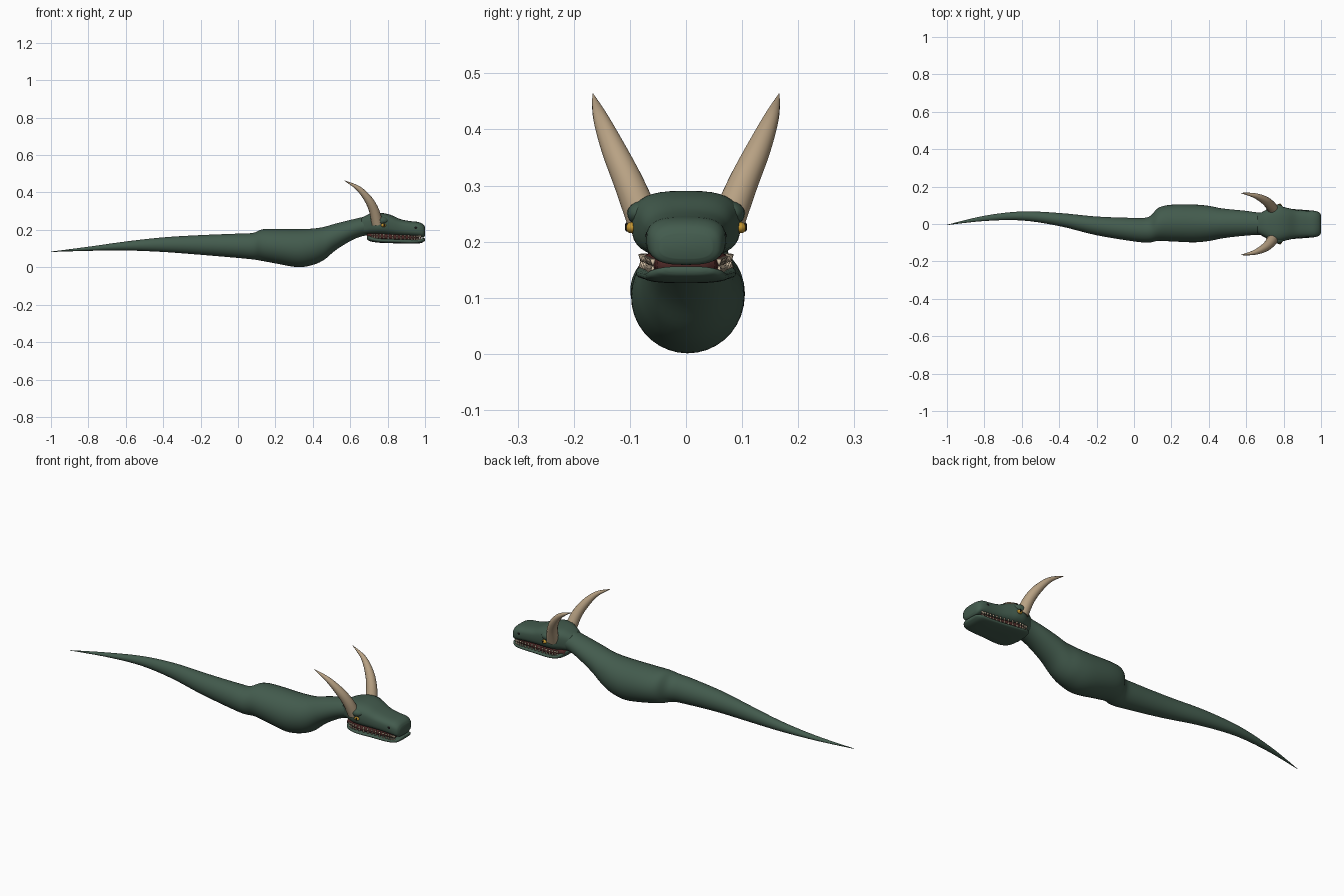
import bpy
import bmesh
import math
from mathutils import Vector

default_cube = bpy.data.objects.get("Cube")
if default_cube:
    bpy.data.objects.remove(default_cube, do_unlink=True)


def make_material(name, colour):
    material = bpy.data.materials.new(name)
    material.use_nodes = True
    rgba = (*colour, 1)
    material.diffuse_color = rgba
    material.node_tree.nodes["Principled BSDF"].inputs["Base Color"].default_value = rgba
    return material


green = make_material("dark green skin", (.056, .105, .075))
bone = make_material("horn bone", (.48, .36, .23))
ivory = make_material("tooth ivory", (.62, .5, .36))
gold = make_material("eye gold", (.55, .3, .03))
black = make_material("nostril and pupil black", (.008, .008, .008))
mouth_red = make_material("mouth dark red", (.07, .02, .018))


def spline(rows, steps):
    """Smooth interpolation through rows of values."""
    points = [Vector(row) for row in rows]
    padded = [points[0], *points, points[-1]]
    result = []
    for a, b, c, d in zip(padded, padded[1:], padded[2:], padded[3:]):
        for step in range(steps):
            t = step / steps
            result.append(b + (c - a) * (t / 2)
                          + (a * 2 - b * 5 + c * 4 - d) * (t * t / 2)
                          + (b * 3 - a - c * 3 + d) * (t ** 3 / 2))
    result.append(points[-1])
    return result


def finish(name, bm, material):
    bmesh.ops.recalc_face_normals(bm, faces=bm.faces)
    mesh = bpy.data.meshes.new(name)
    bm.to_mesh(mesh)
    bm.free()
    mesh.materials.append(material)
    for polygon in mesh.polygons:
        polygon.use_smooth = True
    part = bpy.data.objects.new(name, mesh)
    bpy.context.collection.objects.link(part)
    return part


def loft(name, rows, material, power=2, steps=5, sides=36):
    """Skin rounded sections: x, y centre, half width, bottom, top."""
    bm = bmesh.new()
    rings = []
    for x, y, half, low, high in spline(rows, steps):
        ring = []
        for index in range(sides):
            angle = math.tau * index / sides
            c, s = math.cos(angle), math.sin(angle)
            across = math.copysign(abs(c) ** (2 / power), c)
            up = math.copysign(abs(s) ** (2 / power), s)
            ring.append(bm.verts.new((x, y + half * across,
                                      (low + high) / 2 + up * (high - low) / 2)))
        rings.append(ring)
    for first, second in zip(rings, rings[1:]):
        for i in range(sides):
            j = (i + 1) % sides
            bm.faces.new((first[i], first[j], second[j], second[i]))
    bm.faces.new(rings[0])
    bm.faces.new(rings[-1])
    return finish(name, bm, material)


def ball(name, place, size, material):
    bm = bmesh.new()
    bmesh.ops.create_uvsphere(bm, u_segments=20, v_segments=12, radius=1)
    bmesh.ops.scale(bm, vec=size, verts=bm.verts)
    bmesh.ops.translate(bm, vec=place, verts=bm.verts)
    return finish(name, bm, material)


# Tail, torso and neck in one skin
loft("body", [
    (-1, -.005, .001, .082, .084),
    (-.8, .03, .014, .088, .11),
    (-.6, .043, .024, .09, .138),
    (-.4, .024, .035, .082, .16),
    (-.2, -.01, .05, .067, .172),
    (0, -.03, .063, .05, .18),
    (.08, -.03, .069, .042, .184),
    (.13, -.002, .088, .034, .203),
    (.2, .005, .098, .021, .205),
    (.32, .003, .101, .001, .204),
    (.4, .003, .094, .013, .207),
    (.46, .003, .082, .04, .216),
    (.52, .004, .074, .09, .233),
    (.6, .004, .066, .14, .253),
    (.66, .002, .06, .165, .267),
    (.72, 0, .06, .175, .28),
], green)

# Skull tapering to a blunt muzzle
loft("head", [
    (.66, 0, .05, .175, .265),
    (.7, 0, .072, .176, .284),
    (.74, 0, .094, .174, .29),
    (.78, 0, .096, .172, .289),
    (.82, 0, .086, .169, .279),
    (.87, 0, .075, .167, .257),
    (.92, 0, .071, .165, .247),
    (.965, 0, .07, .162, .242),
    (.99, 0, .062, .159, .23),
    (1, 0, .047, .17, .214),
], green, power=2.9)

jaw_rows = [
    (.69, 0, .05, .148, .178),
    (.71, 0, .08, .138, .168),
    (.76, 0, .089, .131, .156),
    (.85, 0, .08, .128, .152),
    (.93, 0, .074, .126, .15),
    (.975, 0, .068, .129, .154),
    (.995, 0, .052, .138, .156),
    (1, 0, .036, .145, .154),
]
loft("lower_jaw", jaw_rows, green, power=2.8)

# Dark mouth lining between the jaws
loft("mouth_lining", [
    (.69, 0, .055, .15, .185),
    (.76, 0, .077, .145, .185),
    (.87, 0, .063, .142, .178),
    (.97, 0, .052, .142, .174),
], mouth_red, power=3)


def tooth_row(name, base, tip, side):
    """A row of pointed teeth following the jaw edge."""
    bm = bmesh.new()
    for row in spline(jaw_rows[1:6], 4)[1:]:
        x, half = row[0], row[2]
        y = side * (half - .009)
        drop = (.9 - x) * .04
        corners = []
        for i in range(8):
            angle = math.tau * i / 8
            corners.append(bm.verts.new((x + .006 * math.cos(angle),
                                         y + .005 * math.sin(angle), base + drop)))
        point = bm.verts.new((x, y, tip + drop))
        for i in range(8):
            bm.faces.new((corners[i], corners[(i + 1) % 8], point))
        bm.faces.new(corners)
    finish(name, bm, ivory)


def horn(name, side):
    """A curved horn narrowing to its tip."""
    path = spline([
        (.745, .074, .235, .031),
        (.727, .102, .305, .027),
        (.695, .129, .365, .022),
        (.642, .153, .423, .013),
        (.57, .166, .463, .001),
    ], 6)
    curve = bpy.data.curves.new(name, "CURVE")
    curve.dimensions = "3D"
    curve.bevel_depth = 1
    curve.bevel_resolution = 5
    curve.use_fill_caps = True
    line = curve.splines.new("POLY")
    line.points.add(len(path) - 1)
    for point, (x, y, z, radius) in zip(line.points, path):
        point.co = (x, y * side, z, 1)
        point.radius = radius
    line.use_smooth = True
    curve.materials.append(bone)
    part = bpy.data.objects.new(name, curve)
    bpy.context.collection.objects.link(part)
    bpy.ops.object.select_all(action="DESELECT")
    part.select_set(True)
    bpy.context.view_layer.objects.active = part
    bpy.ops.object.convert(target="MESH")
    bpy.ops.object.shade_smooth_by_angle()


# Paired face parts
for label, side in (("left", 1), ("right", -1)):
    horn(label + "_horn", side)
    tooth_row(label + "_upper_teeth", .172, .155, side)
    tooth_row(label + "_lower_teeth", .148, .165, side)
    ball(label + "_brow", (.762, side * .079, .25), (.042, .026, .022), green)
    ball(label + "_eye", (.778, side * .097, .225), (.014, .011, .01), gold)
    ball(label + "_pupil", (.781, side * .106, .226), (.004, .003, .008), black)
    ball(label + "_nostril", (.95, side * .067, .211), (.011, .005, .008), black)
